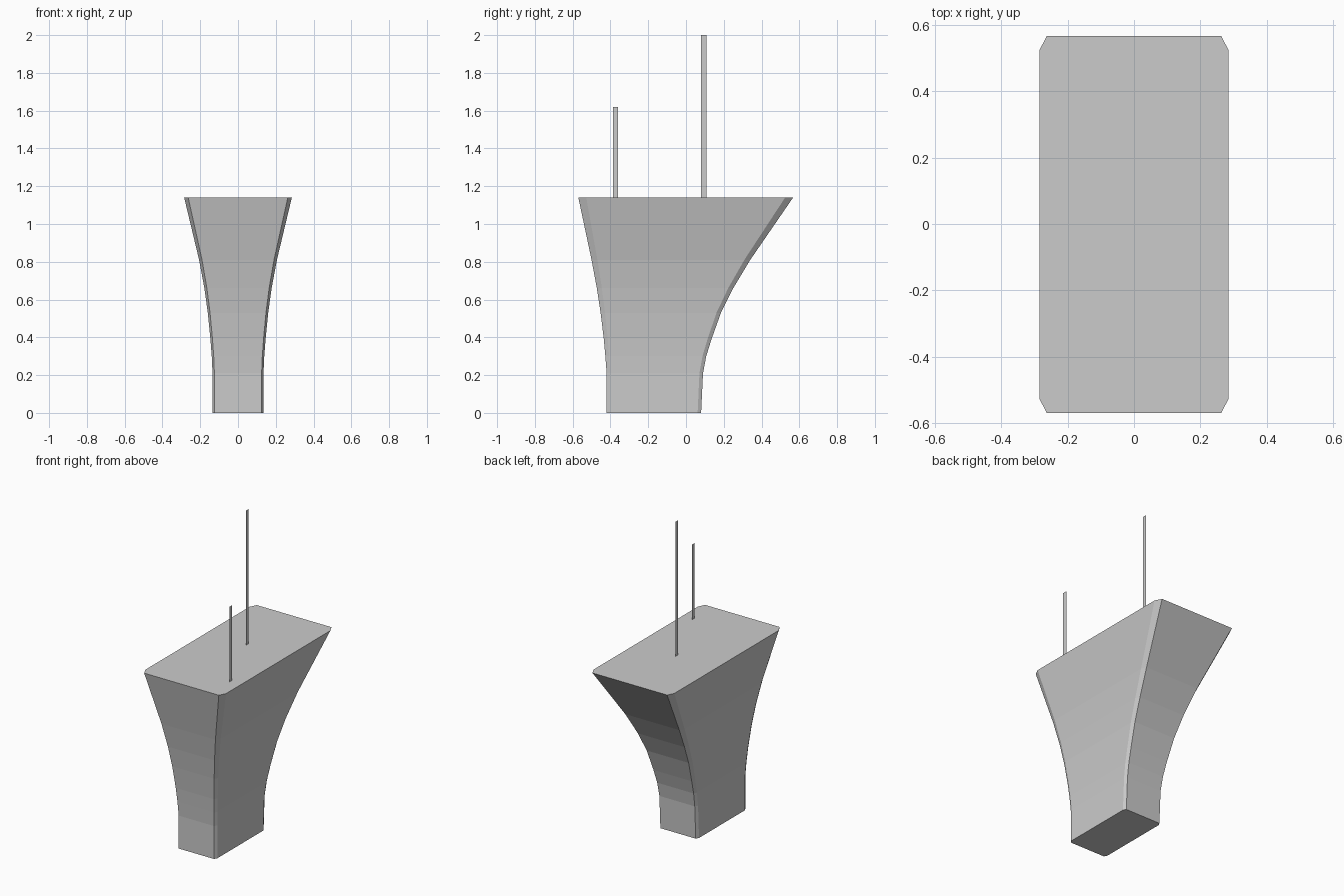
import bpy
import bmesh

if "Cube" in bpy.data.objects:
    bpy.data.objects.remove(bpy.data.objects["Cube"])


def make_object(name, bm):
    mesh = bpy.data.meshes.new(name)
    bm.to_mesh(mesh)
    bm.free()
    obj = bpy.data.objects.new(name, mesh)
    bpy.context.collection.objects.link(obj)
    return obj


def ring(bm, z, half_w, y0, y1):
    """Rectangle with proportionally chamfered corners."""
    cx, cy = half_w * 0.075, (y1 - y0) * 0.037
    right = [(half_w - cx, y0), (half_w, y0 + cy), (half_w, y1 - cy), (half_w - cx, y1)]
    left = [(-x, y) for x, y in reversed(right)]
    return [bm.verts.new((x, y, z)) for x, y in right + left]


# Flared pedestal body: z, half width, front y, back y
SECTIONS = [
    (0.00, 0.135, -0.42, 0.08),
    (0.21, 0.135, -0.42, 0.09),
    (0.30, 0.139, -0.427, 0.107),
    (0.39, 0.146, -0.435, 0.135),
    (0.53, 0.160, -0.452, 0.185),
    (0.66, 0.178, -0.472, 0.25),
    (0.81, 0.206, -0.50, 0.34),
    (1.14, 0.285, -0.57, 0.567),
]
bm = bmesh.new()
rings = [ring(bm, *s) for s in SECTIONS]
for low, high in zip(rings, rings[1:]):
    for i in range(8):
        j = (i + 1) % 8
        bm.faces.new((low[i], low[j], high[j], high[i]))
bm.faces.new(list(reversed(rings[0])))
bm.faces.new(rings[-1])
make_object("flared_body", bm)


# Antennas: flat upright strips facing sideways
def antenna(name, x, y, top, width=0.028):
    bm = bmesh.new()
    h = width / 2
    corners = [(y - h, 1.14), (y + h, 1.14), (y + h, top), (y - h, top)]
    bm.faces.new([bm.verts.new((x, yy, z)) for yy, z in corners])
    make_object(name, bm)


antenna("short_antenna", 0.21, -0.373, 1.62)
antenna("tall_antenna", 0.0, 0.094, 2.0)
